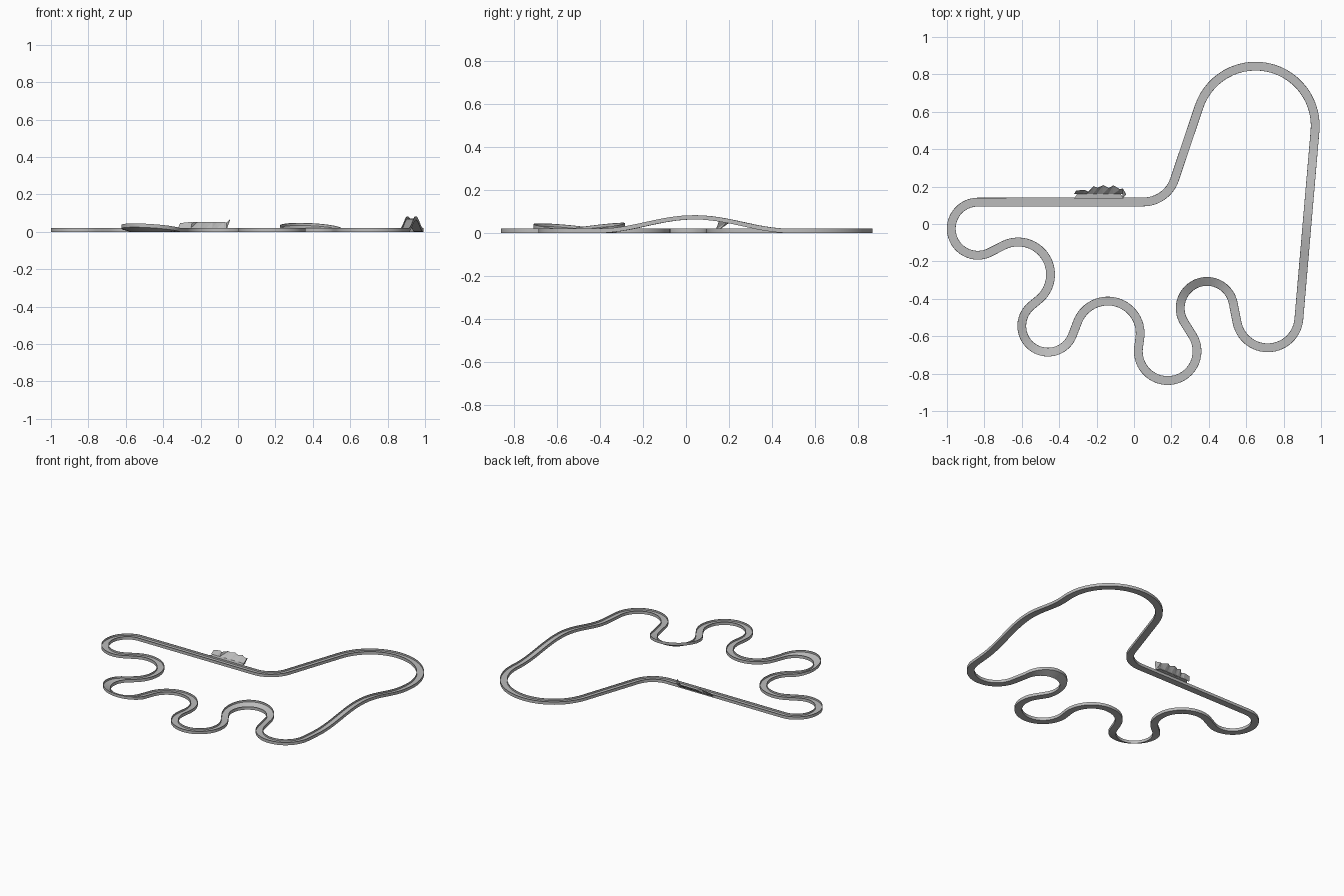
import bpy, bmesh, math
from mathutils import Vector

cube = bpy.data.objects.get("Cube")
if cube:
    bpy.data.objects.remove(cube, do_unlink=True)

grey = bpy.data.materials.new("track grey")
grey.use_nodes = True
GREY = (0.5, 0.5, 0.5, 1)
grey.diffuse_color = GREY
grey.node_tree.nodes["Principled BSDF"].inputs["Base Color"].default_value = GREY


def make_object(name, bm):
    bmesh.ops.recalc_face_normals(bm, faces=bm.faces)
    mesh = bpy.data.meshes.new(name)
    bm.to_mesh(mesh)
    bm.free()
    mesh.materials.append(grey)
    ob = bpy.data.objects.new(name, mesh)
    bpy.context.collection.objects.link(ob)
    return ob


# Corners: centre x, centre y, signed radius (+ turns left, - turns right), banking rise
CORNERS = [
    (-0.835, -0.025, -0.142, 0),
    (0.05, 0.294, 0.176, 0),
    (0.65, 0.525, -0.319, 0),
    (0.715, -0.495, -0.167, 0),
    (0.39, -0.45, 0.143, 0.028),
    (0.18, -0.68, -0.157, 0),
    (-0.14, -0.585, 0.173, 0),
    (-0.46, -0.545, -0.14, 0.025),
    (-0.62, -0.27, 0.174, 0),
]


def tangent_angle(a, b):
    dx, dy = b[0] - a[0], b[1] - a[1]
    return math.atan2(dy, dx) + math.asin((a[2] - b[2]) / math.hypot(dx, dy))


def on_corner(c, heading):
    return Vector((c[0] + c[2] * math.sin(heading), c[1] - c[2] * math.cos(heading)))


def hill(p):
    """Height of the rise on the long side straight."""
    d = abs(p.y - 0.04) / 0.45
    return 0.0315 * (1 + math.cos(math.pi * d)) if p.x > 0.86 and d < 1 else 0


# Centre line: arcs joined by tangent straights, as (point, heading, left rise, right rise)
path = []
n = len(CORNERS)
for i, c in enumerate(CORNERS):
    nxt = CORNERS[(i + 1) % n]
    start, end = tangent_angle(CORNERS[i - 1], c), tangent_angle(c, nxt)
    sign = 1 if c[2] > 0 else -1
    sweep = sign * ((sign * (end - start)) % math.tau)
    steps = max(6, round(abs(sweep) / math.radians(6)))
    for s in range(steps + 1):
        t = s / steps
        a = start + sweep * t
        p = on_corner(c, a)
        rise = c[3] * math.sin(math.pi * t)
        z = hill(p)
        path.append((p, a, z + (rise if sign < 0 else 0), z + (rise if sign > 0 else 0)))
    p, q = on_corner(c, end), on_corner(nxt, end)
    pieces = max(1, round((q - p).length / 0.035))
    for s in range(1, pieces):
        m = p.lerp(q, s / pieces)
        path.append((m, end, hill(m), hill(m)))

# Track: a shallow channel with a low wall along each edge
W, H, T, FLOOR = 0.0235, 0.02, 0.003, 0.008
SECTION = [(-W, 0), (-W, H), (-W + T, H), (-W + T, FLOOR),
           (W - T, FLOOR), (W - T, H), (W, H), (W, 0)]
bm = bmesh.new()
rings = []
for p, a, left, right in path:
    side = Vector((-math.sin(a), math.cos(a)))
    ring = []
    for off, z in SECTION:
        k = (off + W) / (2 * W)
        q = p + side * off
        ring.append(bm.verts.new((q.x, q.y, z + right + (left - right) * k)))
    rings.append(ring)
for i, r in enumerate(rings):
    prev = rings[i - 1]
    for j in range(len(SECTION)):
        bm.faces.new((prev[j], prev[j - 1], r[j - 1], r[j]))
track = make_object("race_track", bm)
bpy.context.view_layer.objects.active = track
track.select_set(True)
bpy.ops.object.shade_smooth_by_angle(angle=math.radians(30))


def thin_sheet(name, polygons, thickness=0.002):
    bm = bmesh.new()
    for poly in polygons:
        bm.faces.new([bm.verts.new(v) for v in poly])
    bmesh.ops.remove_doubles(bm, verts=bm.verts, dist=0.0005)
    ob = make_object(name, bm)
    solid = ob.modifiers.new("thickness", "SOLIDIFY")
    solid.thickness = thickness
    solid.offset = 0
    return ob


# Stand: flat apron beside the straight
thin_sheet("stand_apron", [[(-0.32, 0.137, 0.019), (-0.055, 0.137, 0.019),
                            (-0.075, 0.165, 0.021), (-0.30, 0.165, 0.021)]])

# Stand: seating sheet leaning back, with a jagged crest (x, y, z)
CREST = [(-0.31, 0.178, 0.046), (-0.265, 0.182, 0.051), (-0.245, 0.172, 0.051),
         (-0.215, 0.202, 0.053), (-0.195, 0.193, 0.052), (-0.165, 0.207, 0.053),
         (-0.135, 0.192, 0.052), (-0.11, 0.206, 0.053), (-0.075, 0.185, 0.051),
         (-0.06, 0.19, 0.05)]
seats = []
for a, b in zip(CREST, CREST[1:]):
    fa, fb = [(-0.32 + (v[0] + 0.31) * 1.04, 0.16, 0.02) for v in (a, b)]
    seats += [[fa, fb, b], [fa, b, a]]
thin_sheet("stand_seating", seats)

# Stand: raised wing at the end
thin_sheet("stand_end_wing", [[(-0.06, 0.14, 0.018), (-0.042, 0.157, 0.066), (-0.06, 0.19, 0.05)],
                              [(-0.06, 0.14, 0.018), (-0.06, 0.19, 0.05), (-0.06, 0.16, 0.02)]])
